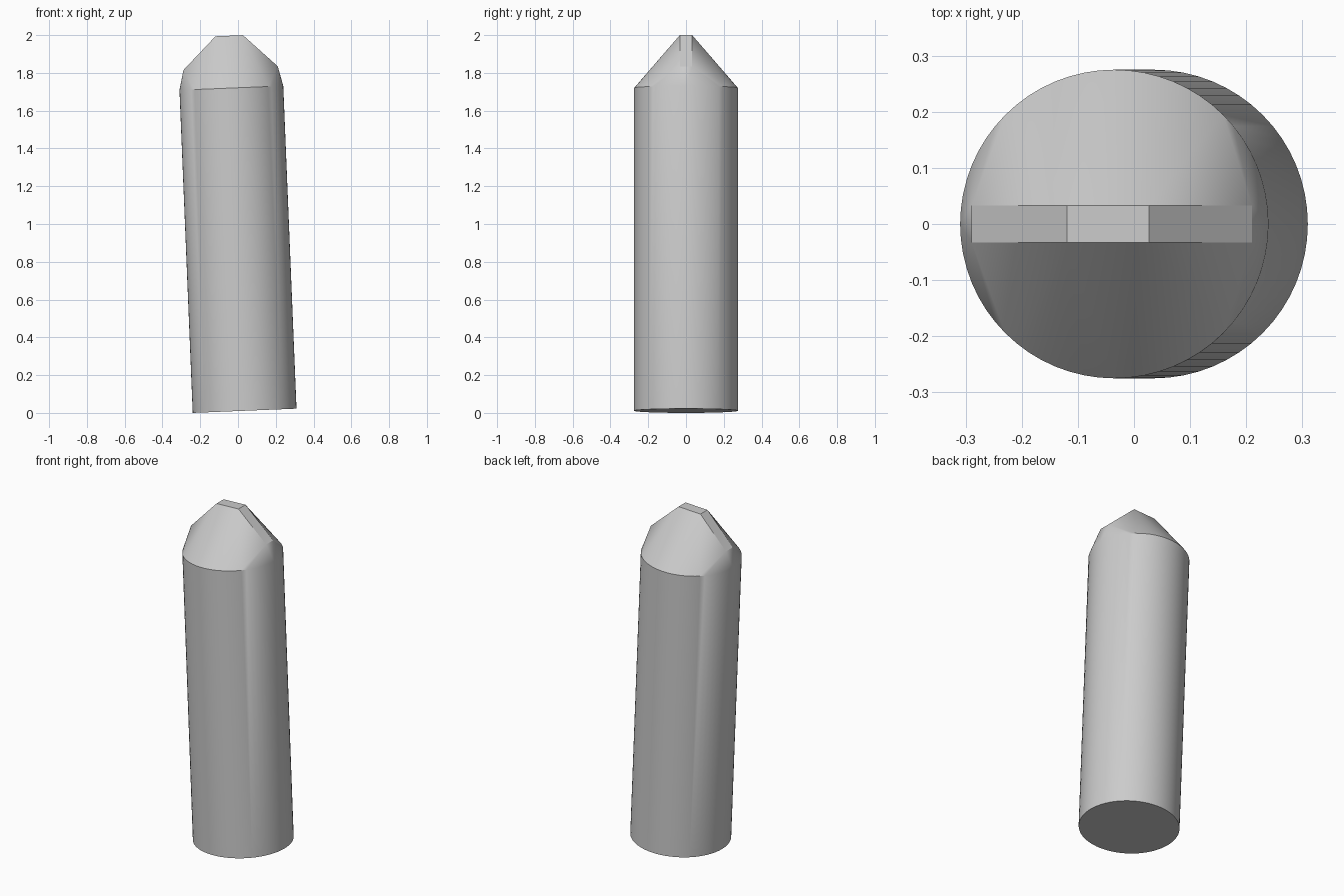
import bpy
import bmesh
from math import sin, cos, tau
from mathutils import Matrix

cube = bpy.data.objects.get("Cube")
if cube:
    bpy.data.objects.remove(cube, do_unlink=True)

RADIUS, SIDES, TILT = 0.275, 64, 0.041
WALL_TOP, SHOULDER_Z, TIP_Z = 1.71, 1.815, 1.987

# Plain grey material
grey = bpy.data.materials.new("light grey")
grey.use_nodes = True
colour = (0.6, 0.6, 0.6, 1)
grey.diffuse_color = colour
grey.node_tree.nodes["Principled BSDF"].inputs["Base Color"].default_value = colour


def ring(bm, z):
    return [bm.verts.new((RADIUS * cos(tau * i / SIDES), RADIUS * sin(tau * i / SIDES), z))
            for i in range(SIDES)]


bm = bmesh.new()

# Tapered tip: hull from the rim to the ridge shoulders and the small flat top
rim = ring(bm, WALL_TOP)
ridge = [bm.verts.new((sx * x, sy * 0.033, z))
         for x, z in ((0.25, SHOULDER_Z), (0.073, TIP_Z))
         for sx in (-1, 1) for sy in (-1, 1)]
bmesh.ops.convex_hull(bm, input=rim + ridge)
under = [f for f in bm.faces if all(v.co.z < WALL_TOP + 0.001 for v in f.verts)]
bmesh.ops.delete(bm, geom=under, context='FACES')

# Straight round wall and closed base
rim = sorted((v for v in bm.verts if v.co.z < WALL_TOP + 0.001),
             key=lambda v: (v.co.y < -1e-5, v.co.x if v.co.y < -1e-5 else -v.co.x))
base = ring(bm, 0)
for i in range(SIDES):
    j = (i + 1) % SIDES
    bm.faces.new((base[i], base[j], rim[j], rim[i]))
bm.faces.new(base[::-1])

# Merge flat strips, then lean the whole body sideways
bmesh.ops.dissolve_limit(bm, angle_limit=0.005, verts=bm.verts[:], edges=bm.edges[:])
bmesh.ops.recalc_face_normals(bm, faces=bm.faces[:])
lean = Matrix.Translation((0.035, 0, RADIUS * sin(TILT))) @ Matrix.Rotation(-TILT, 4, 'Y')
bmesh.ops.transform(bm, matrix=lean, verts=bm.verts[:])

mesh = bpy.data.meshes.new("pointed_post")
bm.to_mesh(mesh)
bm.free()
mesh.materials.append(grey)
post = bpy.data.objects.new("pointed_post", mesh)
bpy.context.collection.objects.link(post)

# Smooth round wall with crisp rims
bpy.ops.object.select_all(action='DESELECT')
post.select_set(True)
bpy.context.view_layer.objects.active = post
bpy.ops.object.shade_smooth_by_angle(angle=0.52)
